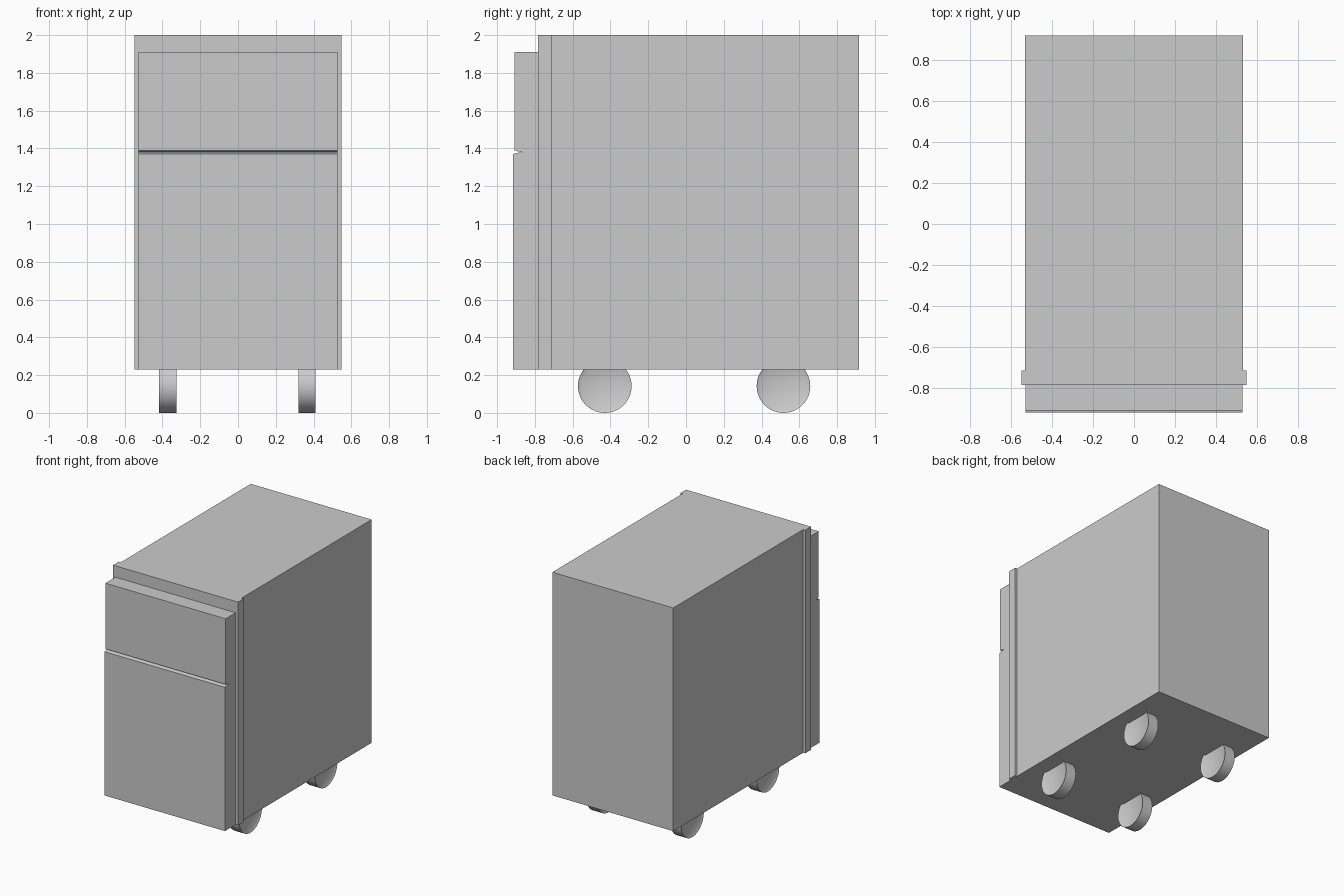
import bpy, bmesh, math
from mathutils import Matrix

if "Cube" in bpy.data.objects:
    bpy.data.objects.remove(bpy.data.objects["Cube"])


def finish(bm, name):
    bmesh.ops.recalc_face_normals(bm, faces=bm.faces[:])
    me = bpy.data.meshes.new(name)
    bm.to_mesh(me)
    bm.free()
    ob = bpy.data.objects.new(name, me)
    bpy.context.collection.objects.link(ob)
    return ob


def extrude_profile(name, yz, half_width):
    """Side profile in (y, z), extruded across x."""
    bm = bmesh.new()
    face = bm.faces.new([bm.verts.new((-half_width, y, z)) for y, z in yz])
    ext = bmesh.ops.extrude_face_region(bm, geom=[face])
    verts = [v for v in ext["geom"] if isinstance(v, bmesh.types.BMVert)]
    bmesh.ops.translate(bm, verts=verts, vec=(2 * half_width, 0, 0))
    return finish(bm, name)


def box_profile(y0, y1, z0, z1):
    return [(y0, z0), (y1, z0), (y1, z1), (y0, z1)]


def wheel(name, x, y, radius=0.142, width=0.092):
    """Cylinder along x with a shallow recess inside a thin rim on each side."""
    bm = bmesh.new()
    bmesh.ops.create_cone(bm, cap_ends=True, segments=48, radius1=radius,
                          radius2=radius, depth=width,
                          matrix=Matrix.Rotation(math.pi / 2, 4, 'Y'))
    caps = [f for f in bm.faces if len(f.verts) > 4]
    bmesh.ops.inset_individual(bm, faces=caps, thickness=0.018, depth=-0.01)
    bmesh.ops.translate(bm, verts=bm.verts[:], vec=(x, y, radius))
    ob = finish(bm, name)
    bpy.ops.object.select_all(action='DESELECT')
    ob.select_set(True)
    bpy.context.view_layer.objects.active = ob
    bpy.ops.object.shade_smooth_by_angle(angle=math.radians(30))


# Cabinet carcass and the slightly wider front frame
BOTTOM, TOP = 0.23, 2.0
extrude_profile("cabinet_body", box_profile(-0.712, 0.917, BOTTOM, TOP), 0.53)
extrude_profile("front_frame", box_profile(-0.783, -0.712, BOTTOM, TOP), 0.548)

# Drawer fronts, with a sloped finger groove between them
extrude_profile("drawer_fronts", [
    (-0.783, BOTTOM), (-0.917, BOTTOM), (-0.917, 1.37), (-0.89, 1.377),
    (-0.868, 1.38), (-0.908, 1.389), (-0.908, 1.91), (-0.783, 1.91)], 0.528)

# Four wheels
for side, x in (("left", -0.372), ("right", 0.365)):
    for end, y in (("front", -0.43), ("back", 0.516)):
        wheel(f"{end}_{side}_wheel", x, y)
